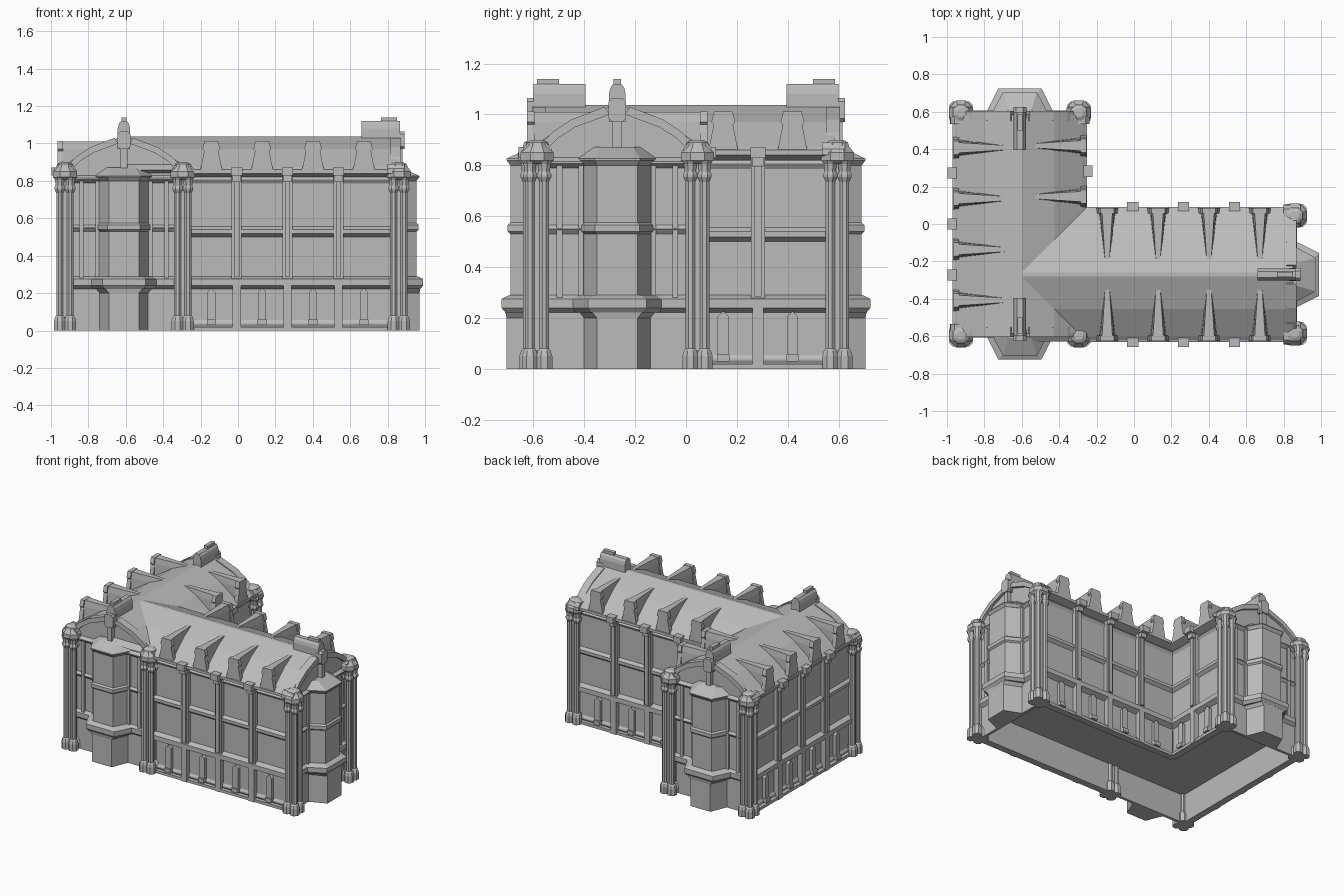
import bpy, bmesh, math
from mathutils import Matrix, Vector

cube = bpy.data.objects.get("Cube")
if cube:
    bpy.data.objects.remove(cube)

stone = bpy.data.materials.new("grey stone")
stone.use_nodes = True
GREY = (0.5, 0.5, 0.5, 1)
stone.diffuse_color = GREY
stone.node_tree.nodes["Principled BSDF"].inputs["Base Color"].default_value = GREY

parts = {}


# Local frames: u runs along a wall, d points outward, z is up
def frame(x, y, degrees):
    return Matrix.Translation((x, y, 0)) @ Matrix.Rotation(math.radians(degrees), 4, "Z")


def loft(name, rings, m):
    """Skin matching rings of (u, d, z) points and cap both ends."""
    bm = parts.setdefault(name, bmesh.new())
    loops = [[bm.verts.new(m @ Vector((u, -d, z))) for u, d, z in r] for r in rings]
    n = len(loops[0])
    made = [bm.faces.new(loops[0]), bm.faces.new(loops[-1])]
    for a, b in zip(loops, loops[1:]):
        for i in range(n):
            j = (i + 1) % n
            made.append(bm.faces.new((a[i], a[j], b[j], b[i])))
    bmesh.ops.recalc_face_normals(bm, faces=made)


def box(name, m, u0, u1, d0, d1, z0, z1):
    ring = [(u0, d0), (u1, d0), (u1, d1), (u0, d1)]
    loft(name, [[(u, d, z) for u, d in ring] for z in (z0, z1)], m)


def moulding(name, m, u0, u1, profile):
    """Profile of (d, z) run along u."""
    loft(name, [[(u, d, z) for d, z in profile] for u in (u0, u1)], m)


def plate(name, m, d0, d1, outline, cu=0.0):
    """Outline of (u, z) run along d."""
    loft(name, [[(cu + u, d, z) for u, z in outline] for d in (d0, d1)], m)


def column(name, m, u, d, steps, sides=8):
    """Faceted turned shape from (radius, z) steps."""
    turn = [math.tau * (k + 0.5) / sides for k in range(sides)]
    loft(name, [[(u + r * math.cos(t), d + r * math.sin(t), z) for t in turn]
                for r, z in steps], m)


def mirrored(half):
    return half + [(-u, z) for u, z in reversed(half)]


PITCH = 0.272
WALL = 0.31
HALF = 0.315


def ledge(base, bottom, top, reach):
    return [(base - 0.02, bottom), (base, bottom), (base + reach, bottom + 0.018),
            (base + reach, top - 0.015), (base, top), (base - 0.02, top)]


# Dormer with a flared head, narrowing back into the roof
def dormer(m, u):
    plate("dormer_front", m, 0.325, 0.355,
          mirrored([(0.06, 0.85), (0.052, 0.89), (0.038, 0.96), (0.047, 0.97), (0.036, 1.012)]), u)
    rings = []
    for d, w in ((0.34, 0.038), (0.08, 0.016)):
        rings.append([(u + a, d, z) for a, z in
                      mirrored([(w * 1.2, 0.84), (w, 0.97), (w * 0.75, 1.01)])])
    loft("dormer_body", rings, m)


# Long wall: plinth, ledges, pilasters, posts and dormers
def long_wall(m, bays, u0, u1):
    box("plinth_wall", m, u0, u1, WALL - 0.02, WALL, 0, 0.25)
    box("plinth_base", m, u0, u1, WALL - 0.01, 0.34, 0, 0.02)
    moulding("plinth_foot", m, u0, u1, ledge(WALL, 0.015, 0.055, 0.01))
    moulding("plinth_ledge", m, u0, u1, ledge(WALL, 0.222, 0.29, 0.035))
    moulding("floor_band", m, u0, u1, ledge(WALL, 0.5, 0.555, 0.022))
    moulding("lintel", m, u0, u1, ledge(WALL, 0.785, 0.82, 0.012))
    moulding("gutter", m, u0, u1, ledge(WALL, 0.822, 0.875, 0.05))
    for k in range(bays + 1):
        u = (k - bays / 2) * PITCH
        if 0 < k < bays:
            box("pilaster", m, u - 0.027, u + 0.027, 0.29, 0.338, 0.27, 0.83)
            box("pilaster_rib", m, u - 0.014, u + 0.014, 0.29, 0.35, 0.285, 0.8)
            box("plinth_pier", m, u - 0.022, u + 0.022, 0.3, 0.345, 0, 0.24)
            box("bracket_foot", m, u - 0.022, u + 0.022, 0.3, 0.365, 0.795, 0.83)
            box("bracket", m, u - 0.03, u + 0.03, 0.28, 0.388, 0.828, 0.872)
        if k < bays:
            c = u + PITCH / 2
            plate("plinth_post", m, 0.3, 0.333,
                  mirrored([(0.022, 0.03), (0.022, 0.205), (0.002, 0.225)]), c)
            box("post_foot", m, c - 0.024, c + 0.024, 0.3, 0.345, 0.03, 0.058)
            dormer(m, c)


# Clustered corner pillar with lobed base and capital
def pillar(m, u):
    d = 0.01
    box("pillar_core", m, u - 0.03, u + 0.03, d - 0.03, d + 0.03, 0, 0.83)
    for su in (-1, 1):
        for sd in (-1, 1):
            column("pillar_shaft", m, u + su * 0.028, d + sd * 0.028,
                   [(0.034, 0), (0.034, 0.05), (0.027, 0.072), (0.02, 0.08), (0.02, 0.735),
                    (0.03, 0.755), (0.03, 0.765), (0.024, 0.775), (0.027, 0.805), (0.036, 0.82)])
    column("pillar_cap", m, u, d,
           [(0.05, 0.805), (0.07, 0.82), (0.07, 0.85), (0.05, 0.875), (0.045, 0.89), (0.025, 0.9)])
    plate("pillar_scroll", m, -0.05, 0.04,
          mirrored([(0.058, 0.84), (0.056, 0.865), (0.035, 0.89)]), u)


# Canted bay from (half width, half front, depth, z) steps
def bay(name, m, steps):
    loft(name, [[(-h, -0.01, z), (-h, 0, z), (-f, d, z), (f, d, z), (h, 0, z), (h, -0.01, z)]
                for h, f, d, z in steps], m)


# Gable end: arch, bay, chimney and corner pillars
def gable(m):
    box("gable_plinth", m, -HALF, HALF, -0.02, 0, 0, 0.25)
    moulding("gable_ledge", m, -HALF, HALF, ledge(0, 0.222, 0.29, 0.022))
    moulding("gable_band", m, -HALF, HALF, ledge(0, 0.53, 0.565, 0.015))
    moulding("gable_cornice", m, -HALF, HALF, ledge(0, 0.79, 0.83, 0.022))
    outer = [(0.325, 0.86), (0.255, 0.93), (0.18, 0.98), (0.05, 1.03)]
    inner = [(0.03, 1.0), (0.165, 0.95), (0.235, 0.905), (0.295, 0.845)]
    for s in (-1, 1):
        pillar(m, s * HALF)
        plate("gable_arch", m, -0.035, 0.02, [(s * u, z) for u, z in outer + inner])
        c = s * 0.227
        box("gable_jamb", m, c - 0.011, c + 0.011, -0.01, 0.014, 0.28, 0.8)
        box("bay_jamb", m, s * 0.142 - 0.01, s * 0.142 + 0.01, -0.01, 0.014, 0.28, 0.8)
    bay("bay_base", m, [(0.13, 0.08, 0.12, 0), (0.13, 0.08, 0.12, 0.2), (0.15, 0.1, 0.125, 0.225)])
    bay("bay_ledge", m, [(0.165, 0.105, 0.125, 0.222), (0.185, 0.115, 0.14, 0.24),
                         (0.185, 0.115, 0.14, 0.275), (0.15, 0.09, 0.11, 0.29)])
    bay("bay_shaft", m, [(0.135, 0.08, 0.105, 0.28), (0.135, 0.08, 0.105, 0.82)])
    bay("bay_band", m, [(0.135, 0.08, 0.105, 0.53), (0.147, 0.087, 0.116, 0.54),
                        (0.147, 0.087, 0.116, 0.565), (0.135, 0.08, 0.105, 0.575)])
    bay("bay_roof", m, [(0.138, 0.08, 0.105, 0.8), (0.155, 0.09, 0.12, 0.82),
                        (0.155, 0.09, 0.12, 0.826), (0.09, 0.062, 0.025, 0.872)])
    box("gable_rib", m, -0.018, 0.018, -0.02, 0.03, 0.85, 0.99)
    plate("chimney_front", m, -0.02, 0.04,
          mirrored([(0.02, 0.97), (0.034, 0.985), (0.034, 1.05), (0.02, 1.065)]))
    plate("chimney", m, -0.19, 0.015,
          mirrored([(0.033, 0.97), (0.033, 1.08), (0.027, 1.105), (0.016, 1.12)]))
    box("chimney_cap", m, -0.014, 0.014, -0.085, 0.0, 1.11, 1.14)


# Solid cores and gambrel roofs of the two wings
ROOF = mirrored([(WALL, 0.84), (0.357, 0.858), (0.335, 0.875), (0.185, 0.97), (0.01, 1.038)])
west = frame(-0.61, 0, 0)
east = frame(0, -0.27, 90)
for m, start, end in ((west, -0.585, 0.585), (east, -0.61, 0.85)):
    box("wing_core", m, -WALL, WALL, start, end, 0.21, 0.85)
    plate("roof", m, start, end, ROOF)

long_wall(frame(0.265, -0.27, 0), 4, -0.565, 0.585)
long_wall(frame(0.265, -0.27, 180), 4, -0.585, 0.565)
long_wall(frame(-0.61, 0, -90), 4, -0.585, 0.585)
long_wall(frame(-0.61, 0.2825, 90), 2, -0.24, 0.3025)

gable(frame(-0.61, -0.585, 0))
gable(frame(-0.61, 0.585, 180))
gable(frame(0.85, -0.27, 90))

# One flat-shaded object per kind of part
for name, bm in parts.items():
    mesh = bpy.data.meshes.new(name)
    bm.to_mesh(mesh)
    bm.free()
    mesh.materials.append(stone)
    bpy.context.collection.objects.link(bpy.data.objects.new(name, mesh))
